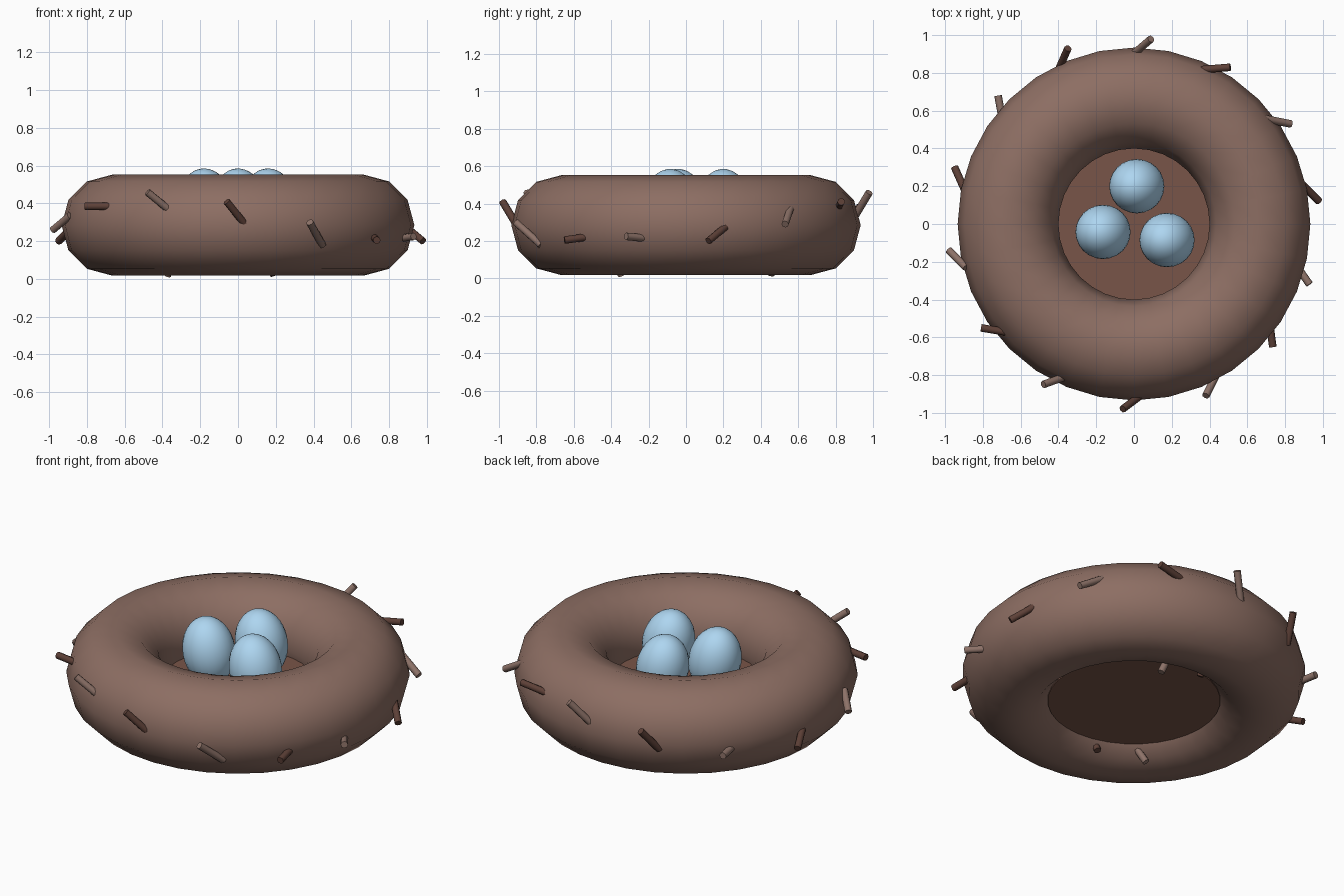
import bpy
from math import radians
from mathutils import Vector

if "Cube" in bpy.data.objects:
    bpy.data.objects.remove(bpy.data.objects["Cube"])


def material(name, hex_colour):
    m = bpy.data.materials.new(name)
    srgb = [int(hex_colour[i:i + 2], 16) / 255 for i in (0, 2, 4)]
    m.diffuse_color = [((c + 0.055) / 1.055) ** 2.4 for c in srgb] + [1]
    m.use_nodes = True
    m.node_tree.nodes["Principled BSDF"].inputs["Base Color"].default_value = m.diffuse_color
    return m


def finish(name, mat, angle):
    ob = bpy.context.object
    ob.name = name
    ob.data.materials.append(mat)
    bpy.ops.object.shade_smooth_by_angle(angle=radians(angle))
    return ob


brown = material("nest_brown", "8d6e63")
floor_brown = material("floor_brown", "795548")
dark_twig = material("dark_twig", "5d4037")
light_twig = material("light_twig", "8d7268")
egg_blue = material("egg_blue", "aed6f1")

# nest ring
bpy.ops.mesh.primitive_torus_add(location=(0, 0, 0.285), major_radius=0.667,
                                 minor_radius=0.267, major_segments=32, minor_segments=12)
finish("nest_ring", brown, 60)

# nest floor, its rim buried in the ring
bpy.ops.mesh.primitive_cylinder_add(vertices=32, radius=0.47, depth=0.13, location=(0, 0, 0.175))
finish("nest_floor", floor_brown, 40)

# eggs, leaning slightly
for i, (x, y) in enumerate([(0.015, 0.2), (-0.164, -0.042), (0.175, -0.085)]):
    bpy.ops.mesh.primitive_uv_sphere_add(segments=24, ring_count=16, radius=1,
                                         location=(x, y, 0.395), rotation=(0, -0.2, 0))
    bpy.context.object.scale = (0.144, 0.144, 0.192)
    finish(f"egg_{i + 1}", egg_blue, 60)


def twig(name, root, tip, mat):
    a, b = Vector(root), Vector(tip)
    d = (b - a).normalized()
    a -= d * 0.05
    bpy.ops.mesh.primitive_cylinder_add(vertices=8, radius=0.02, depth=(b - a).length,
                                        location=(a + b) / 2)
    bpy.context.object.rotation_euler = d.to_track_quat('Z', 'Y').to_euler()
    finish(name, mat, 50)


# outer twigs: root and tip, alternating light and dark
outer = [
    ((.02, .92, .36), (.09, .98, .46)), ((.39, .82, .39), (.51, .83, .41)),
    ((.73, .55, .35), (.83, .53, .29)), ((.92, .18, .25), (.98, .12, .20)),
    ((.86, -.22, .215), (.93, -.32, .225)), ((.72, -.54, .22), (.735, -.65, .205)),
    ((.43, -.81, .21), (.38, -.91, .30)), ((.02, -.92, .31), (-.06, -.98, .41)),
    ((-.37, -.81, .37), (-.48, -.85, .46)), ((-.69, -.57, .385), (-.81, -.55, .385)),
    ((-.92, -.20, .31), (-.98, -.14, .26)), ((-.91, .21, .24), (-.95, .30, .20)),
    ((-.70, .57, .24), (-.72, .68, .24)), ((-.385, .85, .285), (-.35, .93, .385)),
]
for i, (root, tip) in enumerate(outer):
    twig(f"outer_twig_{i + 1}", root, tip, dark_twig if i % 2 else light_twig)

# twig ends poking out under the ring
under = [((.16, .47, .10), (.19, .455, .018), light_twig), ((-.05, .52, .10), (-.05, .50, .06), dark_twig),
         ((-.34, -.38, .10), (-.375, -.345, .018), light_twig), ((-.14, -.49, .10), (-.14, -.475, .06), dark_twig)]
for i, (root, tip, mat) in enumerate(under):
    twig(f"under_twig_{i + 1}", root, tip, mat)
